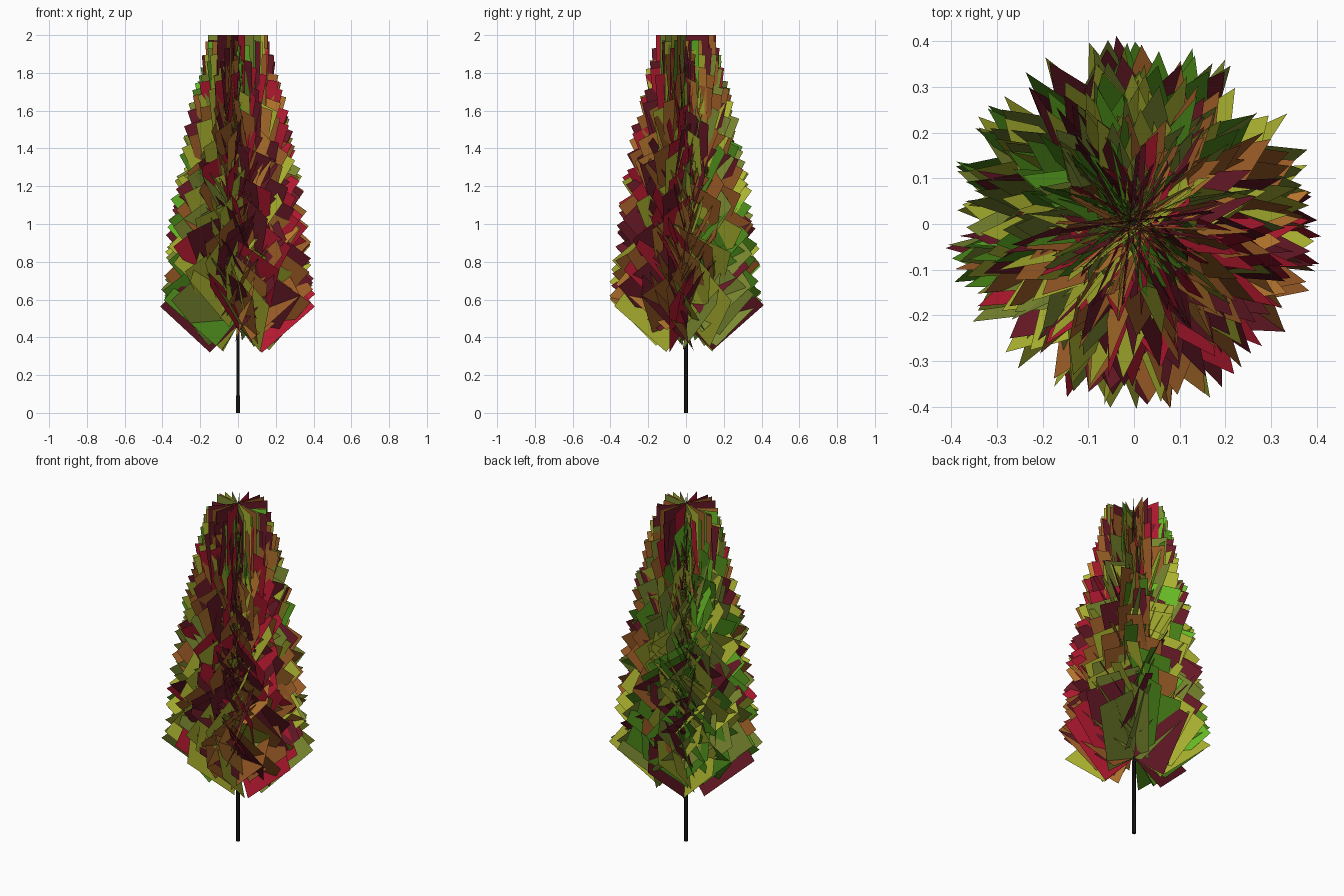
import bpy, bmesh, math, random
from mathutils import Vector

if "Cube" in bpy.data.objects:
    bpy.data.objects.remove(bpy.data.objects["Cube"])

random.seed(4)

def material(name, rgb):
    m = bpy.data.materials.new(name)
    m.diffuse_color = (*rgb, 1)
    m.use_nodes = True
    m.node_tree.nodes["Principled BSDF"].inputs["Base Color"].default_value = m.diffuse_color
    return m

# trunk: thin tapering six-sided pole
bpy.ops.mesh.primitive_cone_add(vertices=6, radius1=0.011, radius2=0.005,
                                depth=1.85, location=(0, 0, 0.925))
trunk = bpy.context.object
trunk.name = "trunk"
trunk.data.materials.append(material("bark", (0.01, 0.008, 0.008)))

# autumn colours, greener to the back left and redder to the front right
PALETTE = [(0.14, 0.52, 0.02), (0.07, 0.24, 0.01), (0.20, 0.25, 0.03), (0.42, 0.46, 0.03),
           (0.14, 0.01, 0.02), (0.34, 0.11, 0.02), (0.46, 0.01, 0.03), (0.52, 0.20, 0.03)]
LEVELS, PER_LEVEL = 40, 9

bm = bmesh.new()

def leaf_card(base_z, azimuth, lift, twist, length, width, colour):
    """Flat leaf sheet growing out of the trunk, twisted about its own axis."""
    radial = Vector((math.cos(azimuth), math.sin(azimuth), 0))
    side = Vector((-math.sin(azimuth), math.cos(azimuth), 0))
    along = radial * math.cos(lift) + Vector((0, 0, math.sin(lift)))
    down = radial * math.sin(lift) - Vector((0, 0, math.cos(lift)))
    across = (down * math.cos(twist) + side * math.sin(twist)) * (width / 2)
    root = Vector((0, 0, base_z))
    tip = root + along * length
    face = bm.faces.new([bm.verts.new(p) for p in
                         (root - across, root + across, tip + across, tip - across)])
    face.material_index = colour

# leaf cards: whorls that turn steeper and smaller towards the top
for i in range(LEVELS):
    t = i / (LEVELS - 1)
    scale = 1 - 0.17 * t
    lift = math.radians(41 + 49 * t ** 1.6)
    for k in range(PER_LEVEL):
        azimuth = 2 * math.pi * (k + 0.618 * i) / PER_LEVEL
        twist = math.radians(random.uniform(15, 55)) * random.choice((-1, 1))
        warm = 0.5 + 0.5 * math.cos(azimuth + math.pi / 4)
        colour = min(7, int(8 * (0.45 * warm + 0.55 * random.random())))
        length = 0.37 * scale
        base = 0.465 + (2.0 - 0.37 * 0.83 - 0.465) * t
        leaf_card(base, azimuth, lift, twist, length, (0.425 - 0.1 * t), colour)

mesh = bpy.data.meshes.new("foliage")
bm.to_mesh(mesh)
bm.free()
for n, rgb in enumerate(PALETTE):
    mesh.materials.append(material("leaf_%d" % n, rgb))
foliage = bpy.data.objects.new("foliage", mesh)
bpy.context.collection.objects.link(foliage)
